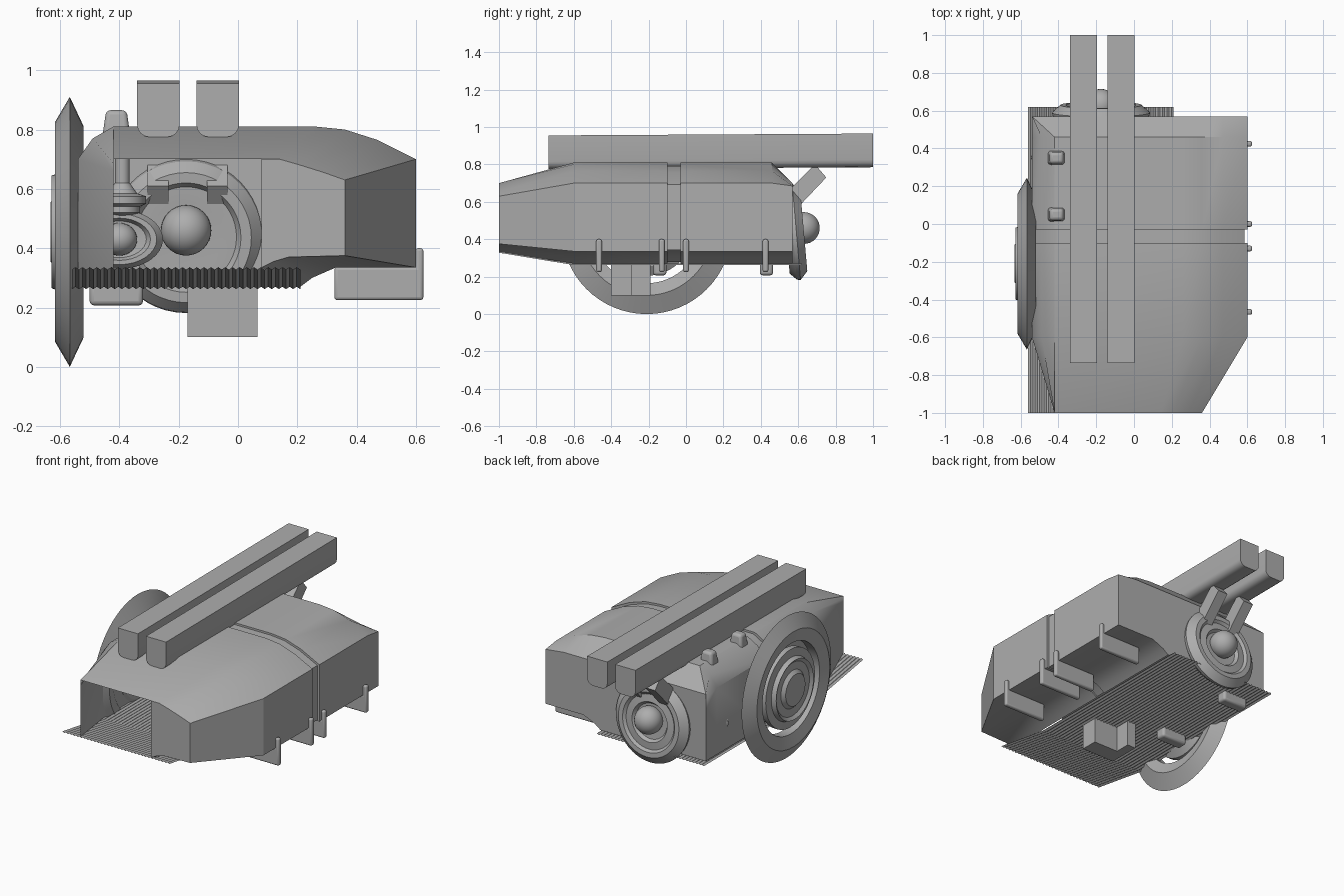
import bpy, bmesh, math
from mathutils import Matrix, Vector

if "Cube" in bpy.data.objects:
    bpy.data.objects.remove(bpy.data.objects["Cube"])

grey = bpy.data.materials.new("plain_grey")
grey.diffuse_color = (0.42, 0.42, 0.42, 1)
grey.use_nodes = True
grey.node_tree.nodes["Principled BSDF"].inputs["Base Color"].default_value = grey.diffuse_color


def finish(name, bm, angle=30, bevel=0):
    bmesh.ops.recalc_face_normals(bm, faces=bm.faces)
    me = bpy.data.meshes.new(name)
    bm.to_mesh(me)
    bm.free()
    me.materials.append(grey)
    ob = bpy.data.objects.new(name, me)
    bpy.context.collection.objects.link(ob)
    bpy.ops.object.select_all(action='DESELECT')
    ob.select_set(True)
    bpy.context.view_layer.objects.active = ob
    if bevel:
        m = ob.modifiers.new("bevel", 'BEVEL')
        m.width, m.segments = bevel, 3
    bpy.ops.object.shade_smooth_by_angle(angle=math.radians(angle))
    return ob


def box(name, x, y, z, bevel=0, top=1.0):
    bm = bmesh.new()
    bmesh.ops.create_cube(bm, size=1)
    for v in bm.verts:
        k = top if v.co.z > 0 else 1
        v.co = Vector(((x[0] + x[1]) / 2 + v.co.x * k * (x[1] - x[0]),
                       (y[0] + y[1]) / 2 + v.co.y * k * (y[1] - y[0]),
                       (z[0] + z[1]) / 2 + v.co.z * (z[1] - z[0])))
    return finish(name, bm, 30, bevel)


def prism(name, loop, d, bevel=0):
    """Extrude a closed 3D loop along d."""
    bm = bmesh.new()
    f = bm.faces.new([bm.verts.new(p) for p in loop])
    r = bmesh.ops.extrude_face_region(bm, geom=[f])
    for v in r["geom"]:
        if isinstance(v, bmesh.types.BMVert):
            v.co += Vector(d)
    bm.faces.ensure_lookup_table()
    return finish(name, bm, 40, bevel)


def lathe(name, profile, mat, closed=False, n=48):
    """Revolve (radius, height) pairs about z, then place with mat."""
    bm = bmesh.new()
    rings = []
    for r, h in profile:
        if r == 0:
            rings.append([bm.verts.new((0, 0, h))] * n)
        else:
            rings.append([bm.verts.new((r * math.cos(2 * math.pi * i / n),
                                        r * math.sin(2 * math.pi * i / n), h)) for i in range(n)])
    pairs = list(zip(rings, rings[1:])) + ([(rings[-1], rings[0])] if closed else [])
    for a, b in pairs:
        for i in range(n):
            j = (i + 1) % n
            bm.faces.new(list(dict.fromkeys([a[i], a[j], b[j], b[i]])))
    bmesh.ops.transform(bm, matrix=mat, verts=bm.verts)
    return finish(name, bm, 25)


def ball(name, c, s):
    bm = bmesh.new()
    bmesh.ops.create_uvsphere(bm, u_segments=32, v_segments=16, radius=1,
                              matrix=Matrix.Translation(c) @ Matrix.Diagonal((*s, 1)))
    return finish(name, bm, 60)


# Hollow body shell lofted through cross-sections, with a groove round the middle
mid = [(-.54, .27), (-.54, .70), (-.49, .77), (-.42, .81), (.26, .81), (.36, .80), (.47, .765),
       (.60, .70), (.60, .335), (.33, .335), (.25, .30), (.21, .27)]
front = [(-.42, .335), (-.42, .66), (-.42, .685), (-.42, .70), (.14, .70), (.21, .68), (.29, .655),
         (.36, .63), (.36, .375), (.17, .37), (.12, .355), (.08, .335)]
rear = [(-.54, .27), (-.54, .60), (-.54, .66), (-.54, .70), (.26, .70), (.36, .70), (.47, .70),
        (.60, .685), (.60, .335), (.33, .335), (.25, .30), (.21, .27)]
inset = [(.03 + (x - .03) * .975, .5 + (z - .5) * .96) for x, z in mid]
bm = bmesh.new()
loops = [[bm.verts.new((x, y, z)) for x, z in s] for y, s in
         ((-1, front), (-.6, mid), (-.1, mid), (-.1, inset), (-.03, inset), (-.03, mid), (.46, mid), (.57, rear))]
for a, b in zip(loops, loops[1:]):
    for i in range(len(a) - 1):
        bm.faces.new((a[i], a[i + 1], b[i + 1], b[i]))
bm.faces.new(loops[-1])
# Closed right part of the front, leaving the intake open
bm.faces.new([bm.verts.new((.08, -1, .70))] + loops[0][4:])
finish("body_shell", bm, 28)

# Corrugated floor plate, rising at the front
bm = bmesh.new()
N = 64
rows = [[bm.verts.new((-.56 + .77 * i / N, y, z + (.008 if i % 2 else 0))) for i in range(N + 1)]
        for y, z in ((-1, .328), (-.6, .262), (.62, .262))]
for a, b in zip(rows, rows[1:]):
    for i in range(N):
        bm.faces.new((a[i], a[i + 1], b[i + 1], b[i]))
finish("floor_plate", bm, 5)

# Side wheel: ring and hub
AX = Matrix.Translation((0, -.21, .455)) @ Matrix.Rotation(math.radians(90), 4, 'Y')
lathe("wheel_ring", [(.455, -.567), (.37, -.617), (.29, -.60), (.29, -.535), (.355, -.52)], AX, True, 64)
lathe("wheel_hub", [(0, -.632), (.10, -.632), (.12, -.612), (.17, -.612), (.19, -.628), (.20, -.60),
                    (.25, -.595), (.25, -.56), (.20, -.53), (0, -.53)], AX)

# Rear dish, slightly tilted, showing on both sides of the back wall
DX = (Matrix.Translation((-.175, .585, .44)) @ Matrix.Rotation(math.radians(5), 4, 'X')
      @ Matrix.Rotation(math.radians(-90), 4, 'X'))
lathe("rear_dish", [(0, .01), (.11, .015), (.125, .035), (.17, .03), (.185, .045), (.215, .045), (.26, .005),
                    (.255, -.015), (.22, -.05), (.185, -.05), (.17, -.03), (.12, -.03), (0, -.02)], DX)
ball("rear_dish_ball", (-.175, .63, .46), (.085, .085, .085))
ball("inner_dish_ball", (-.175, .54, .46), (.085, .085, .085))

# Twin roof beams with rounded lower corners, and the struts below them
for x0 in (-.34, -.14):
    w, r = .143, .04
    sec = [(x0, .955), (x0, .775 + r)]
    for k in range(5):
        t = math.radians(180 + k * 22.5)
        sec.append((x0 + r + r * math.cos(t), .775 + r + r * math.sin(t)))
    for k in range(5):
        t = math.radians(270 + k * 22.5)
        sec.append((x0 + w - r + r * math.cos(t), .775 + r + r * math.sin(t)))
    sec.append((x0 + w, .955))
    prism("roof_beam", [(x, -.735, z) for x, z in sec], (0, 1.735, .01))
    s = x0 + .035
    prism("dish_strut", [(s, .75, .73), (s, .69, .80), (s, .50, .61), (s, .56, .53)], (.07, 0, 0))

# Roof knobs, posts and small pods hanging inside
for y in (.05, .35):
    box("roof_knob", (-.458, -.362), (y - .04, y + .04), (.77, .865), .015, .72)
    P = Matrix.Translation((-.39, y, 0))
    lathe("inner_post", [(.025, .80), (.025, .62), (.05, .585), (.08, .575), (.08, .55), (.06, .54),
                         (.06, .52), (0, .50)], P, n=24)
    Q = (Matrix.Translation((-.40, y, .43)) @ Matrix.Diagonal((1.4, 1, .95, 1))
         @ Matrix.Rotation(math.radians(90), 4, 'X'))
    lathe("inner_pod", [(0, .0), (.065, .01), (.075, .03), (.09, .03), (.105, .0), (.09, -.05), (0, -.06)],
          Q, n=32)
    ball("inner_pod_ball", (-.40, y - .02, .43), (.06, .06, .055))

# Underside: corner block and rounded left feet
prism("under_block", [(-.17, -.4, .10), (.065, -.4, .10), (.065, -.29, .10), (-.11, -.29, .10),
                      (-.11, -.19, .10), (-.17, -.19, .10)], (0, 0, .17))
for y in (-.14, .43):
    box("left_foot", (-.50, -.32), (y - .035, y + .035), (.207, .29), .015)

# Thin L-shaped brackets along the lower right edge
for y in (-.465, -.13, 0, .425):
    prism("side_bracket", [(x, y - .015, z) for x, z in
                           ((.325, .225), (.625, .225), (.625, .40), (.598, .40), (.598, .337), (.325, .337))],
          (0, .03, 0), .01)
